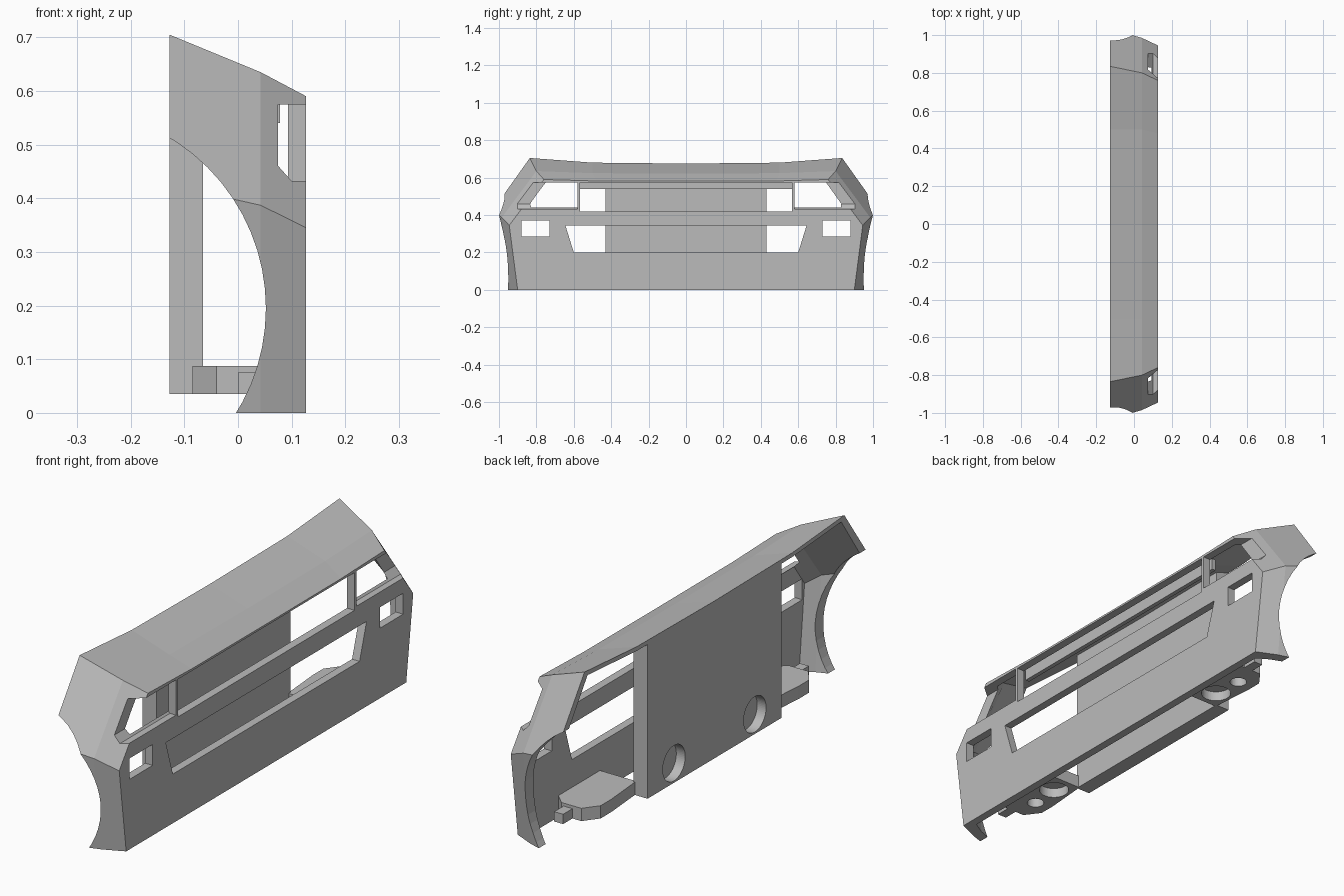
import bpy, bmesh, math
from mathutils import Matrix

cube = bpy.data.objects.get("Cube")
if cube:
    bpy.data.objects.remove(cube, do_unlink=True)

grey = bpy.data.materials.new("plain_grey")
grey.use_nodes = True
grey.diffuse_color = (0.5, 0.5, 0.5, 1)
grey.node_tree.nodes["Principled BSDF"].inputs["Base Color"].default_value = (0.5, 0.5, 0.5, 1)


def finish(name, bm):
    bmesh.ops.recalc_face_normals(bm, faces=bm.faces)
    mesh = bpy.data.meshes.new(name)
    bm.to_mesh(mesh)
    bm.free()
    mesh.materials.append(grey)
    obj = bpy.data.objects.new(name, mesh)
    bpy.context.collection.objects.link(obj)
    return obj


def loft(name, rings):
    """Closed solid through rings of equal point count."""
    bm = bmesh.new()
    loops = [[bm.verts.new(p) for p in ring] for ring in rings]
    n = len(loops[0])
    for a, b in zip(loops, loops[1:]):
        for i in range(n):
            j = (i + 1) % n
            bm.faces.new((a[i], a[j], b[j], b[i]))
    bm.faces.new(loops[0])
    bm.faces.new(loops[-1])
    return finish(name, bm)


def prism(name, pts, axis, lo, hi):
    """Extrude a 2D outline along one axis."""
    place = {"x": lambda p, t: (t, p[0], p[1]),
             "y": lambda p, t: (p[0], t, p[1]),
             "z": lambda p, t: (p[0], p[1], t)}[axis]
    return loft(name, [[place(p, t) for p in pts] for t in (lo, hi)])


def box(name, x, y, z):
    return prism(name, [(x[0], y[0]), (x[1], y[0]), (x[1], y[1]), (x[0], y[1])], "z", *z)


def cylinder(name, radius, depth, centre, rot):
    bm = bmesh.new()
    bmesh.ops.create_cone(bm, cap_ends=True, segments=64, radius1=radius, radius2=radius,
                          depth=depth, matrix=Matrix.Translation(centre) @ rot)
    return finish(name, bm)


def cut(obj, cutters):
    for c in cutters:
        c.hide_render = True
        mod = obj.modifiers.new("cut", "BOOLEAN")
        mod.operation = "DIFFERENCE"
        mod.solver = "EXACT"
        mod.object = c
        bpy.context.view_layer.update()
        deps = bpy.context.evaluated_depsgraph_get()
        mesh = bpy.data.meshes.new_from_object(obj.evaluated_get(deps))
        obj.modifiers.clear()
        obj.data = mesh
        bpy.data.objects.remove(c, do_unlink=True)


def section(x, half):
    """Mirror a half outline (centre top to outer bottom) into a full ring."""
    right = [(x, y, z) for y, z in half]
    left = [(x, -y, z) for y, z in reversed(half[1:])]
    return left + right


def sides(pts, s):
    return [(s * y, z) for y, z in pts]


turn_y = Matrix.Rotation(math.pi / 2, 4, "X")
turn_x = Matrix.Rotation(math.pi / 2, 4, "Y")
upright = Matrix.Identity(4)

# Outer nose shell: centre, bonnet kink, ridge, side crease, bottom
shell = loft("nose_shell", [
    section(-0.128, [(0, .675), (.5, .68), (.835, .705), (1.034, .425), (.99, 0)]),
    section(0.042, [(0, .621), (.5, .624), (.80, .635), (.985, .387), (.938, 0)]),
    section(0.127, [(0, .581), (.48, .582), (.76, .59), (.945, .345), (.90, 0)]),
])
# Hollow interior
cavity = loft("cavity", [
    section(-0.14, [(0, .662), (.5, .667), (.82, .69), (1.005, .42), (.95, -.1)]),
    section(0.042, [(0, .603), (.5, .606), (.75, .617), (.93, .38), (.88, -.1)]),
    section(0.093, [(0, .58), (.48, .582), (.72, .59), (.895, .345), (.85, -.1)]),
])
# Wheel arch and front openings
cutters = [cavity,
           cylinder("arch", .371, 3, (-.319, 0, .195), turn_y),
           box("grille", (.07, .2), (-.568, .568), (.42, .573)),
           prism("intake", [(-.6, .2), (.6, .2), (.645, .345), (-.645, .345)], "x", .06, .2)]
for s in (-1, 1):
    y0, y1 = sorted((s * .58, s * 1.2))
    cutters.append(prism("headlight", [(.075, .46), (.1, .432), (.2, .432), (.2, .575), (.075, .575)],
                         "y", y0, y1))
    y0, y1 = sorted((s * .73, s * .88))
    cutters.append(box("lamp", (.05, .2), (y0, y1), (.285, .37)))
cut(shell, cutters)

# Beam behind the grille top
box("grille_beam", (.06, .078), (-.575, .575), (.54, .588))

# Central rear panel with two round recesses
panel = prism("rear_panel", [(-.128, .035), (-.065, .035), (-.065, .645), (-.128, .67)],
              "y", -.43, .43)
cut(panel, [cylinder("recess", .072, .08, (-.128, s * .26, .115), turn_x) for s in (-1, 1)])

# Lower floor brackets with downward sockets, and end blocks
for s, side in ((-1, "right"), (1, "left")):
    bracket = prism(side + "_bracket",
                    sides_xy := [(x, s * y) for x, y in
                                 ((-.07, .42), (-.085, .6), (-.085, .67), (-.04, .73),
                                  (.05, .73), (.1, .68), (.1, .42))],
                    "z", .035, .087)
    cut(bracket, [cylinder("socket", .058, .08, (-.005, s * .50, .035), upright),
                  cylinder("small_socket", .033, .08, (-.015, s * .625, .035), upright)])
    box(side + "_end_block", (0, .04), sorted((s * .72, s * .79)), (.035, .075))
